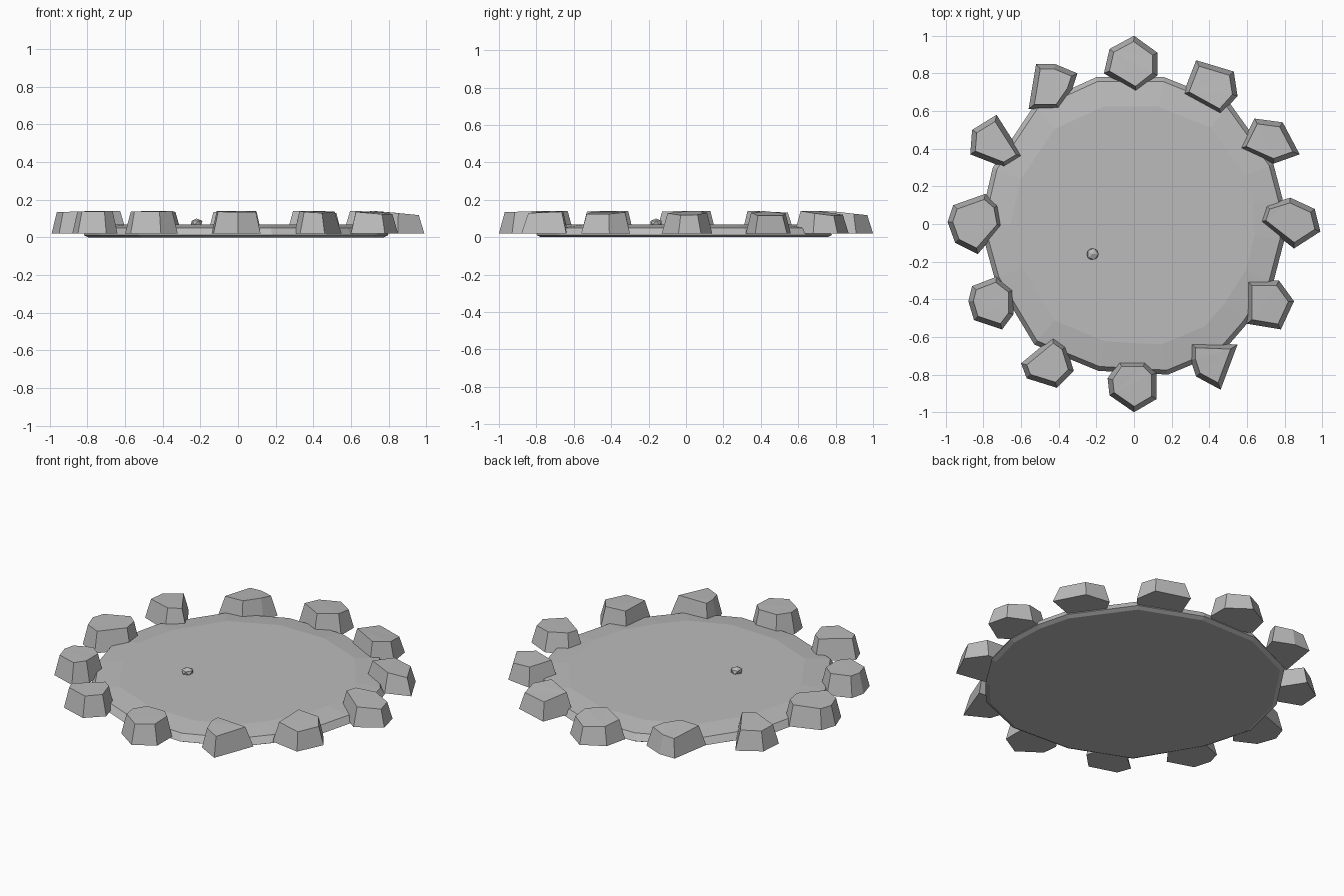
import bpy
import bmesh
from math import atan2, cos, hypot, pi
from mathutils import Matrix

cube = bpy.data.objects.get("Cube")
if cube:
    bpy.data.objects.remove(cube, do_unlink=True)

# One plain stone colour
grey = bpy.data.materials.new("stone_grey")
grey.use_nodes = True
grey.diffuse_color = (0.5, 0.5, 0.5, 1)
bsdf = next(n for n in grey.node_tree.nodes if n.type == "BSDF_PRINCIPLED")
bsdf.inputs["Base Color"].default_value = grey.diffuse_color


def finish(name, bm):
    """Turn a bmesh into a flat-shaded object."""
    bmesh.ops.recalc_face_normals(bm, faces=bm.faces)
    mesh = bpy.data.meshes.new(name)
    bm.to_mesh(mesh)
    bm.free()
    mesh.materials.append(grey)
    obj = bpy.data.objects.new(name, mesh)
    bpy.context.scene.collection.objects.link(obj)
    return obj


def loft(name, rings):
    """Join rings of points, bottom to top, and cap both ends."""
    bm = bmesh.new()
    loops = [[bm.verts.new(p) for p in ring] for ring in rings]
    count = len(loops[0])
    for low, high in zip(loops, loops[1:]):
        for i in range(count):
            j = (i + 1) % count
            bm.faces.new((low[i], low[j], high[j], high[i]))
    bm.faces.new(loops[0][::-1])
    cap = bm.faces.new(loops[-1])
    bmesh.ops.triangulate(bm, faces=[cap])
    return finish(name, bm)


def inset_outline(outline, distance):
    """Move every corner inward so that all edges shift equally."""
    result = []
    for i, (x, y) in enumerate(outline):
        ax, ay = outline[i - 1]
        bx, by = outline[(i + 1) % len(outline)]
        d1, d2 = hypot(x - ax, y - ay), hypot(bx - x, by - y)
        n1 = ((y - ay) / d1, (ax - x) / d1)
        n2 = ((by - y) / d2, (x - bx) / d2)
        k = distance / (1 + n1[0] * n2[0] + n1[1] * n2[1])
        side = 1 if (x - ax) * (by - y) - (y - ay) * (bx - x) < 0 else -1
        result.append((x + side * k * (n1[0] + n2[0]),
                       y + side * k * (n1[1] + n2[1])))
    return result


def border_stone(name, outline):
    """Tapered block whose top slopes down away from the middle."""
    top = inset_outline(outline, 0.026)
    radii = [hypot(x, y) for x, y in top]
    near, far = min(radii), max(radii)
    cx = sum(x for x, y in outline)
    cy = sum(y for x, y in outline)
    drop = 0.018 + 0.014 * cos(atan2(cy, cx) - pi / 4)
    base = [(x, y, 0.02) for x, y in outline]
    crown = [(x, y, 0.14 - drop * max(0, (r - near) / (far - near) - 0.2))
             for (x, y), r in zip(top, radii)]
    loft(name, [base, crown])


# Low slab with a sloping rim
rim = [(-.2, .78), (.16, .78), (.51, .64), (.74, .32), (.79, .13), (.8, -.08),
       (.74, -.31), (.6, -.53), (.47, -.68), (.18, -.8), (-.19, -.78),
       (-.53, -.64), (-.74, -.29), (-.82, 0), (-.75, .3), (-.53, .63)]
levels = ((0.97, 0), (1, 0.012), (0.97, 0.05), (0.8, 0.068))
loft("slab", [[(x * s, y * s, z) for x, y in rim] for s, z in levels])

# Ring of border stones, clockwise from the back
border_stone("back_stone", [
    (-.13, .93), (0, 1), (.125, .91), (.125, .79), (.01, .7), (-.16, .8)])
border_stone("back_left_inner_stone", [
    (.33, .87), (.53, .81), (.55, .68), (.46, .58), (.26, .69)])
border_stone("back_left_outer_stone", [
    (.64, .56), (.79, .54), (.88, .37), (.74, .32), (.56, .4)])
border_stone("left_stone", [
    (.83, .14), (.96, .08), (.99, -.04), (.85, -.13), (.67, .01), (.7, .1)])
border_stone("front_left_outer_stone", [
    (.6, -.3), (.77, -.3), (.85, -.41), (.78, -.56), (.6, -.53)])
border_stone("front_left_inner_stone", [
    (.3, -.63), (.55, -.64), (.46, -.88), (.33, -.81), (.3, -.72)])
border_stone("front_stone", [
    (-.08, -.73), (.06, -.73), (.12, -.79), (.12, -.93), (0, -1),
    (-.13, -.91), (-.14, -.82)])
border_stone("front_right_inner_stone", [
    (-.43, -.6), (-.36, -.65), (-.32, -.78), (-.41, -.87), (-.57, -.82),
    (-.6, -.74)])
border_stone("front_right_outer_stone", [
    (-.73, -.28), (-.64, -.35), (-.64, -.48), (-.7, -.56), (-.85, -.51),
    (-.88, -.41), (-.86, -.33)])
border_stone("right_stone", [
    (-.79, .16), (-.72, .1), (-.7, -.01), (-.83, -.16), (-.95, -.1),
    (-.99, .01), (-.96, .1)])
border_stone("back_right_outer_stone", [
    (-.73, .58), (-.59, .36), (-.69, .3), (-.87, .37), (-.86, .5)])
border_stone("back_right_inner_stone", [
    (-.52, .85), (-.42, .85), (-.3, .8), (-.33, .71), (-.4, .61), (-.56, .61)])

# Small pebble lying on the slab
bm = bmesh.new()
bmesh.ops.create_icosphere(bm, subdivisions=1, radius=0.035,
                           matrix=Matrix.Translation((-0.22, -0.16, 0)))
bmesh.ops.transform(bm, matrix=Matrix.Translation((0, 0, 0.077))
                    @ Matrix.Diagonal((1, 1, 0.65, 1)), verts=bm.verts)
finish("pebble", bm)
